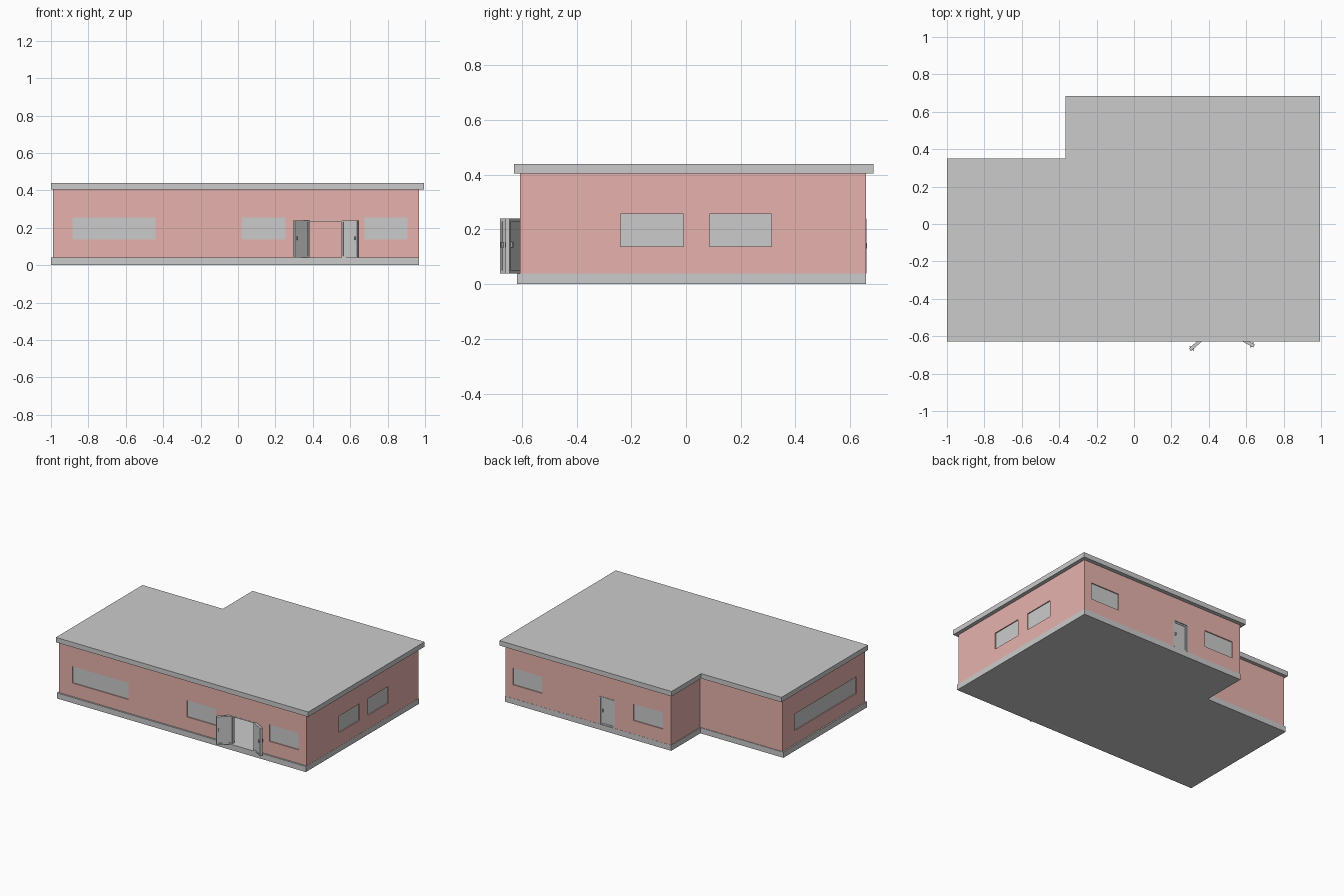
import bpy, bmesh, math
from mathutils import Matrix, Vector

if "Cube" in bpy.data.objects:
    bpy.data.objects.remove(bpy.data.objects["Cube"])

brick = bpy.data.materials.new("brick")
brick.diffuse_color = (0.8, 0.45, 0.42, 1)
brick.use_nodes = True
brick.node_tree.nodes["Principled BSDF"].inputs["Base Color"].default_value = brick.diffuse_color


def finish(name, bm, mat=None):
    bmesh.ops.recalc_face_normals(bm, faces=bm.faces)
    me = bpy.data.meshes.new(name)
    bm.to_mesh(me)
    bm.free()
    ob = bpy.data.objects.new(name, me)
    bpy.context.collection.objects.link(ob)
    if mat:
        me.materials.append(mat)
    return ob


def add_box(bm, lo, hi):
    lo, hi = Vector(lo), Vector(hi)
    size = hi - lo
    m = Matrix.Translation((lo + hi) / 2) @ Matrix.Diagonal((*size, 1))
    return bmesh.ops.create_cube(bm, size=1, matrix=m)["verts"]


def boxes(name, pairs, mat=None):
    bm = bmesh.new()
    for lo, hi in pairs:
        add_box(bm, lo, hi)
    return finish(name, bm, mat)


def l_prism(name, x0, x1, y0, y1, nx, ny, z0, z1, mat=None):
    """L-shaped plan with the back-left corner cut out at (nx, ny)."""
    pts = [(x0, y0), (x1, y0), (x1, y1), (nx, y1), (nx, ny), (x0, ny)]
    bm = bmesh.new()
    f = bm.faces.new([bm.verts.new((x, y, z0)) for x, y in pts])
    ext = bmesh.ops.extrude_face_region(bm, geom=[f])["geom"]
    bmesh.ops.translate(bm, vec=(0, 0, z1 - z0),
                        verts=[v for v in ext if isinstance(v, bmesh.types.BMVert)])
    return finish(name, bm, mat)


X0, X1, Y0, Y1, NX, NY = -0.99, 0.968, -0.607, 0.657, -0.34, 0.325
FLOOR, TOP, T = 0.04, 0.405, 0.022

# Base slab and overhanging flat roof
l_prism("base_slab", -1.0, X1 + 0.001, -0.618, Y1 + 0.001, NX - 0.004, NY + 0.004, 0, FLOOR)
l_prism("roof_slab", -1.0, 0.995, -0.628, 0.685, -0.365, 0.35, TOP, 0.44)

# Hollow brick walls
walls = l_prism("walls", X0, X1, Y0, Y1, NX, NY, FLOOR, TOP, brick)
room = l_prism("room_cutter", X0 + T, X1 - T, Y0 + T, Y1 - T, NX + T, NY - T, 0, 0.5, brick)

# Openings: wall side, start, end, bottom, top
ZL, ZH = 0.137, 0.256
windows = [("front", -0.885, -0.44, ZL, ZH), ("front", 0.02, 0.253, ZL, ZH),
           ("front", 0.675, 0.905, ZL, ZH), ("right", -0.24, -0.01, ZL, ZH),
           ("right", 0.085, 0.313, ZL, ZH), ("back", 0.68, 0.907, ZL, ZH),
           ("back", -0.278, -0.046, ZL, ZH), ("left", -0.51, 0.19, ZL, ZH)]
DL, DR, DH = 0.375, 0.56, 0.24
doors = [("front", DL, DR, 0.02, DH), ("back", 0.10, 0.22, 0.02, DH)]


def span(side, a, b, z0, z1, outer, inner):
    """Box in a wall, from 'outer' depth to 'inner' depth behind the face."""
    plane, s, along_x = {"front": (Y0, 1, True), "back": (Y1, -1, True),
                         "left": (X0, 1, False), "right": (X1, -1, False)}[side]
    d0, d1 = sorted((plane + s * outer, plane + s * inner))
    if along_x:
        return (a, d0, z0), (b, d1, z1)
    return (d0, a, z0), (d1, b, z1)


holes = boxes("opening_cutter", [span(*w, -0.05, 0.05) for w in windows + doors])
for cutter in (room, holes):
    mod = walls.modifiers.new("cut", "BOOLEAN")
    mod.operation = "DIFFERENCE"
    mod.solver = "EXACT"
    mod.object = cutter
bpy.context.view_layer.objects.active = walls
for mod in list(walls.modifiers):
    bpy.ops.object.modifier_apply(modifier=mod.name)
for cutter in (room, holes):
    bpy.data.objects.remove(cutter)

# Recessed window panes
for i, w in enumerate(windows):
    boxes(f"window_{w[0]}_{i}", [span(*w, 0.007, 0.015)])

# Interior partition
boxes("partition", [((-0.39, Y0 + T, FLOOR), (-0.37, -0.06, TOP))], brick)


def door_leaf(name, width, z0, z1, hinge, angle):
    """Panelled leaf running along +x from the hinge, handles on both faces."""
    h = z1 - z0
    bm = bmesh.new()
    add_box(bm, (0, -0.006, 0), (width, 0.006, h))
    for s in (-1, 1):
        ys = sorted((s * 0.006, s * 0.009))
        r = 0.010
        for x0, x1, a, b in ((0, r, 0, h), (width - r, width, 0, h),
                             (r, width - r, 0, r), (r, width - r, h - r, h)):
            add_box(bm, (x0, ys[0], a), (x1, ys[1], b))
        ys = sorted((s * 0.006, s * 0.016))
        add_box(bm, (width - 0.016, ys[0], h * 0.47), (width - 0.010, ys[1], h * 0.57))
    bm.transform(Matrix.Translation((*hinge, z0)) @ Matrix.Rotation(angle, 4, "Z"))
    return finish(name, bm)


# Open front double doors with a slim frame
door_leaf("front_door_left", 0.102, FLOOR, DH, (DL, Y0 + 0.002), math.radians(180 + 42))
door_leaf("front_door_right", 0.097, FLOOR, DH, (DR - 0.003, Y0 + 0.002), math.radians(-29))
F = 0.006
boxes("front_door_frame", [span("front", DL, DL + F, FLOOR, DH, -0.001, T),
                           span("front", DR - F, DR, FLOOR, DH, -0.001, T),
                           span("front", DL + F, DR - F, DH - F, DH, -0.001, T)])

# Closed back door in its frame
boxes("back_door_frame", [span("back", 0.10, 0.10 + F, FLOOR, DH, -0.003, T),
                          span("back", 0.22 - F, 0.22, FLOOR, DH, -0.003, T),
                          span("back", 0.10 + F, 0.22 - F, DH - F, DH, -0.003, T)])
door_leaf("back_door", 0.108, FLOOR, DH - F, (0.106, Y1 - 0.012), 0)
